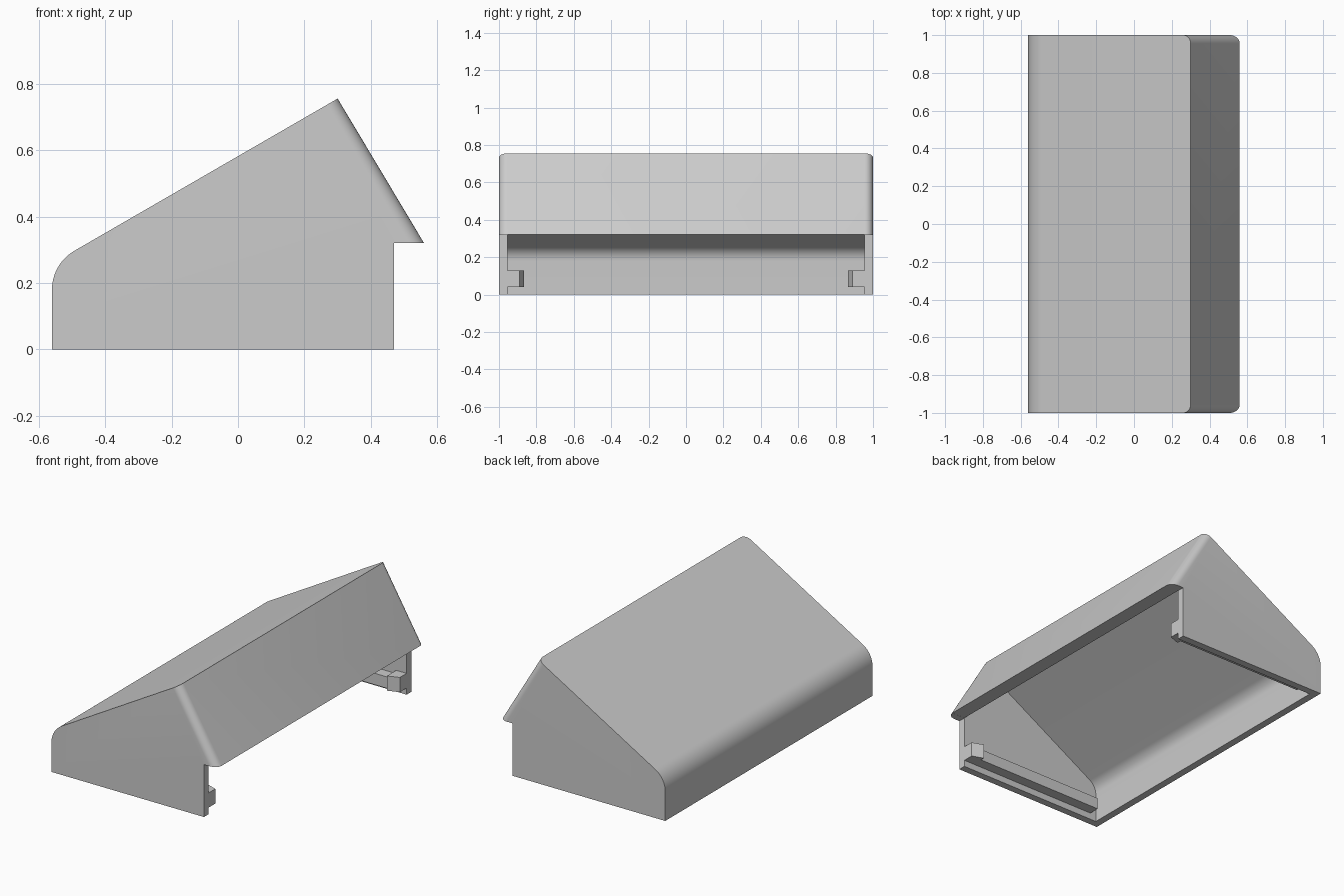
import bpy, bmesh, math
from mathutils import Vector

cube = bpy.data.objects.get("Cube")
if cube:
    bpy.data.objects.remove(cube, do_unlink=True)

# Single grey plastic material
grey = bpy.data.materials.new("grey_plastic")
grey.use_nodes = True
colour = (0.6, 0.6, 0.6, 1)
grey.diffuse_color = colour
grey.node_tree.nodes["Principled BSDF"].inputs["Base Color"].default_value = colour


def extrude(name, points, start, depth, round_edge=None):
    """Extrude 3D outline points by the depth vector; optionally round the cap edge between two points."""
    bm = bmesh.new()
    base = bm.faces.new([bm.verts.new(Vector(p) + Vector(start)) for p in points])
    bmesh.ops.extrude_face_region(bm, geom=[base], use_keep_orig=True)
    count = len(points)
    bm.verts.ensure_lookup_table()
    bmesh.ops.translate(bm, verts=bm.verts[count:], vec=depth)
    bmesh.ops.recalc_face_normals(bm, faces=bm.faces)
    if round_edge:
        ends = [Vector(p) for p in round_edge]

        def on_edge(v):
            return any((v.co.xz - e.xz).length < 1e-4 for e in ends)

        edges = [e for e in bm.edges
                 if all(on_edge(v) for v in e.verts)
                 and abs(e.verts[0].co.y - e.verts[1].co.y) < 1e-4]
        bmesh.ops.bevel(bm, geom=edges, offset=0.045, segments=8,
                        profile=0.5, affect='EDGES')
    mesh = bpy.data.meshes.new(name)
    bm.to_mesh(mesh)
    bm.free()
    mesh.materials.append(grey)
    ob = bpy.data.objects.new(name, mesh)
    bpy.context.collection.objects.link(ob)
    return ob


def shoulder(radius):
    """Rounded shoulder from the upright wall into the roof slope."""
    steps = 10
    angles = [math.pi - math.radians(60) * i / steps for i in range(steps + 1)]
    return [(-0.425 + radius * math.cos(a), 0, 0.18 + radius * math.sin(a)) for a in angles]


# Hood body: side profile with a sloping roof and an overhanging eave
ridge, eave = (0.30, 0, 0.755), (0.56, 0, 0.32)
outer = [(-0.56, 0, 0)] + shoulder(0.135) + [ridge, eave, (0.47, 0, 0.32), (0.47, 0, 0)]
hood = extrude("hood_shell", outer, (0, -1, 0), (0, 2, 0), (ridge, eave))

# Hollow inside, open below and under the eave
inner = [(-0.515, 0, -0.1)] + shoulder(0.09) + [
    (0.257, 0, 0.677), (0.47, 0, 0.3205), (0.7, 0, 0.3205), (0.7, 0, -0.1)]
cutter = extrude("cavity_cutter", inner, (0, -0.955, 0), (0, 1.91, 0))
cutter.hide_render = True
cut = hood.modifiers.new("cavity", 'BOOLEAN')
cut.operation = 'DIFFERENCE'
cut.solver = 'EXACT'
cut.object = cutter
bpy.context.view_layer.objects.active = hood
bpy.ops.object.select_all(action='DESELECT')
hood.select_set(True)
bpy.ops.object.modifier_apply(modifier="cavity")
bpy.data.objects.remove(cutter, do_unlink=True)
bpy.ops.object.shade_smooth_by_angle(angle=math.radians(25))

# Guide rails along the side walls, each with a chamfered catch at the open end
for side, s in (("left", 1), ("right", -1)):
    rail = [(-0.475, s * 0.96, 0), (0.40, s * 0.96, 0), (0.40, s * 0.89, 0), (-0.475, s * 0.89, 0)]
    extrude(side + "_rail", rail, (0, 0, 0.04), (0, 0, 0.07))
    catch = [(0.40, s * 0.96, 0), (0.47, s * 0.96, 0), (0.47, s * 0.89, 0), (0.40, s * 0.865, 0)]
    extrude(side + "_catch", catch, (0, 0, 0.04), (0, 0, 0.09))
